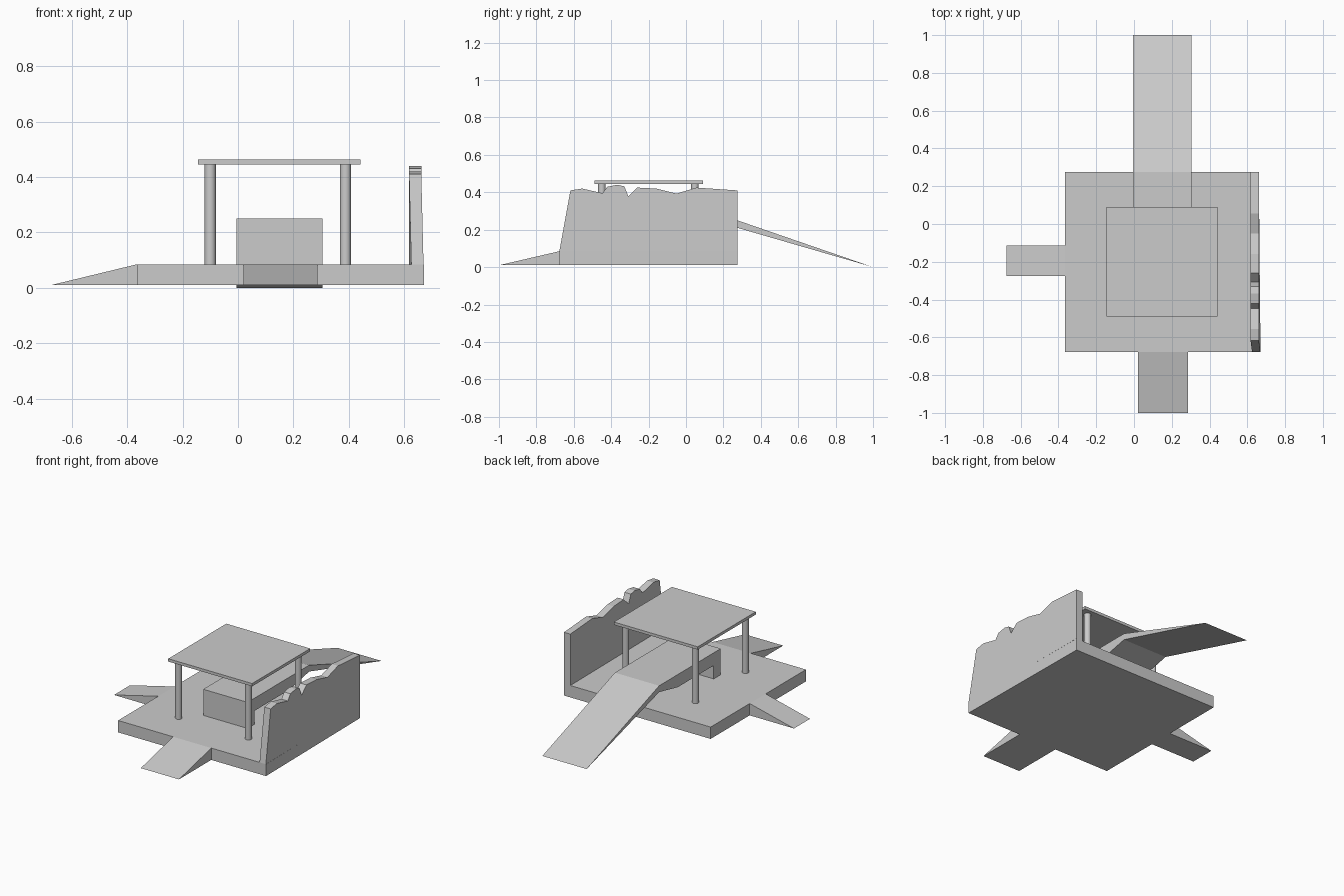
import bpy, bmesh
from mathutils import Vector

if "Cube" in bpy.data.objects:
    bpy.data.objects.remove(bpy.data.objects["Cube"])


def prism(name, loop, offset):
    """Extrude a closed loop of 3D points along an offset vector."""
    bm = bmesh.new()
    face = bm.faces.new([bm.verts.new(p) for p in loop])
    ext = bmesh.ops.extrude_face_region(bm, geom=[face])
    moved = [g for g in ext["geom"] if isinstance(g, bmesh.types.BMVert)]
    bmesh.ops.translate(bm, verts=moved, vec=Vector(offset))
    bmesh.ops.recalc_face_normals(bm, faces=bm.faces)
    mesh = bpy.data.meshes.new(name)
    bm.to_mesh(mesh)
    bm.free()
    obj = bpy.data.objects.new(name, mesh)
    bpy.context.collection.objects.link(obj)
    return obj


FLOOR, DECK = 0.01, 0.085

# Deck slab, its right edge slightly splayed towards the front
prism("deck", [(-0.365, -0.677, FLOOR), (0.67, -0.677, FLOOR),
               (0.66, 0.275, FLOOR), (-0.365, 0.275, FLOOR)], (0, 0, DECK - FLOOR))

# Wedge ramps on the left and front
prism("left_ramp", [(-0.675, -0.275, FLOOR), (-0.365, -0.275, FLOOR),
                    (-0.365, -0.275, DECK)], (0, 0.16, 0))
prism("front_ramp", [(0.02, -1.0, FLOOR), (0.02, -0.677, FLOOR),
                     (0.02, -0.677, DECK)], (0.267, 0, 0))

# Raised bridge: front leg, flat top and long ramp down at the back
bridge = [(-0.34, DECK), (-0.34, 0.25), (0.275, 0.25), (1.0, 0.0),
          (0.275, 0.21), (0.09, 0.17), (-0.27, 0.17), (-0.27, DECK)]
prism("bridge", [(-0.005, y, z) for y, z in bridge], (0.31, 0, 0))

# Side wall with a ragged top edge, leaning slightly inwards
top = [(-0.618, 0.41), (-0.555, 0.42), (-0.447, 0.395), (-0.42, 0.43),
       (-0.367, 0.44), (-0.33, 0.432), (-0.308, 0.378), (-0.26, 0.425),
       (-0.158, 0.42), (-0.05, 0.393), (0.055, 0.425), (0.275, 0.41)]
wall = [(-0.677, DECK)] + top + [(0.275, DECK)]
outline = [(0.625 if z < 0.1 and y < 0 else 0.617, y, z) for y, z in wall]
prism("ragged_wall", outline, (0.044, 0, 0))

# Canopy roof on four round posts
prism("roof", [(-0.145, -0.49, 0.445), (0.442, -0.49, 0.445),
               (0.442, 0.09, 0.445), (-0.145, 0.09, 0.445)], (0, 0, 0.018))
for side, x in (("left", -0.1), ("right", 0.388)):
    for end, y in (("front", -0.45), ("back", 0.048)):
        bpy.ops.mesh.primitive_cylinder_add(
            vertices=24, radius=0.02, depth=0.36, location=(x, y, 0.265))
        bpy.context.object.name = f"{end}_{side}_post"
        bpy.ops.object.shade_smooth_by_angle()
